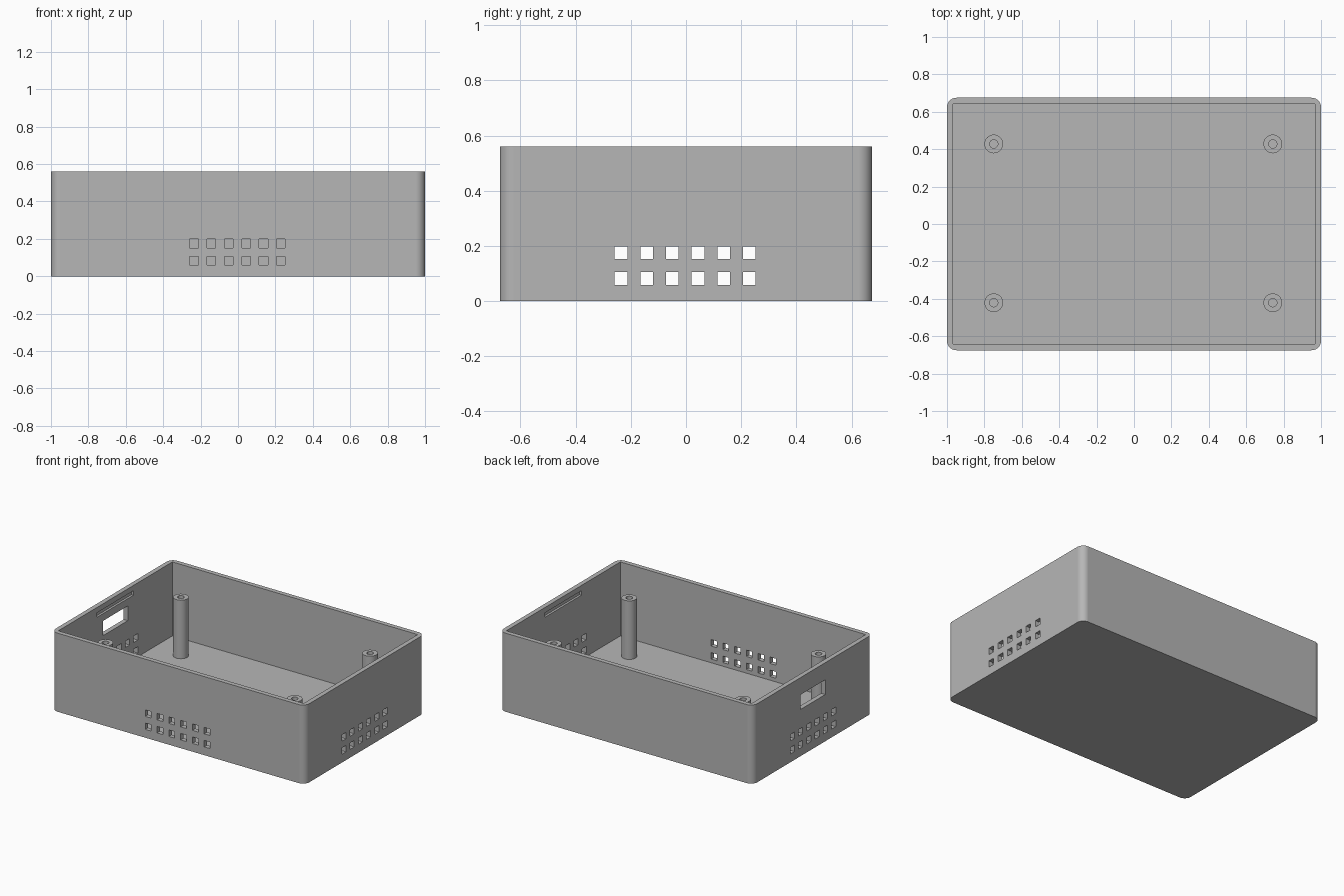
import bpy, bmesh, math
from mathutils import Matrix, Vector

if "Cube" in bpy.data.objects:
    bpy.data.objects.remove(bpy.data.objects["Cube"], do_unlink=True)

HALF_X, HALF_Y, HEIGHT = 1.0, 0.675, 0.56
WALL, CORNER = 0.033, 0.05

grey = bpy.data.materials.new("plain_grey")
grey.use_nodes = True
colour = (0.47, 0.47, 0.47, 1)
grey.diffuse_color = colour
grey.node_tree.nodes["Principled BSDF"].inputs["Base Color"].default_value = colour


def make_object(name, bm):
    bmesh.ops.recalc_face_normals(bm, faces=bm.faces)
    mesh = bpy.data.meshes.new(name)
    bm.to_mesh(mesh)
    bm.free()
    mesh.materials.append(grey)
    obj = bpy.data.objects.new(name, mesh)
    bpy.context.collection.objects.link(obj)
    return obj


def add_box(bm, low, high):
    low, high = Vector(low), Vector(high)
    matrix = Matrix.Translation((low + high) / 2) @ Matrix.Diagonal((*(high - low), 1))
    bmesh.ops.create_cube(bm, size=1, matrix=matrix)


def activate(obj):
    bpy.ops.object.select_all(action='DESELECT')
    obj.select_set(True)
    bpy.context.view_layer.objects.active = obj


def cut(obj, cutter):
    cutter.hide_render = True
    mod = obj.modifiers.new("cut", 'BOOLEAN')
    mod.operation, mod.solver, mod.object = 'DIFFERENCE', 'EXACT', cutter
    activate(obj)
    bpy.ops.object.modifier_apply(modifier=mod.name)
    bpy.data.objects.remove(cutter, do_unlink=True)


def smooth(obj):
    activate(obj)
    bpy.ops.object.shade_smooth_by_angle(angle=math.radians(30))
    mod = obj.modifiers.new("clean_normals", 'WEIGHTED_NORMAL')
    mod.keep_sharp = True


# Enclosure: rounded outline, extruded upward
bm = bmesh.new()
outline = []
STEPS = 8
for quarter, (sx, sy) in enumerate([(1, 1), (-1, 1), (-1, -1), (1, -1)]):
    for i in range(STEPS + 1):
        a = (quarter + i / STEPS) * math.pi / 2
        outline.append(bm.verts.new((sx * (HALF_X - CORNER) + CORNER * math.cos(a),
                                     sy * (HALF_Y - CORNER) + CORNER * math.sin(a), 0)))
base = bm.faces.new(outline)
top = bmesh.ops.extrude_face_region(bm, geom=[base], use_keep_orig=True)
bmesh.ops.translate(bm, vec=(0, 0, HEIGHT),
                    verts=[g for g in top["geom"] if isinstance(g, bmesh.types.BMVert)])
enclosure = make_object("enclosure", bm)

# Square-cornered cavity
bm = bmesh.new()
inner_x, inner_y = HALF_X - WALL, HALF_Y - WALL
add_box(bm, (-inner_x, -inner_y, WALL), (inner_x, inner_y, HEIGHT + 0.1))
cut(enclosure, make_object("cavity_cutter", bm))

# Vents in the front and both ends, port window in the right end, snap grooves
bm = bmesh.new()
H = 0.023
for column in range(6):
    c = (column - 2.5) * 0.093 - 0.003
    for z in (0.082, 0.175):
        add_box(bm, (c - H, -HALF_Y - 0.05, z - H), (c + H, -inner_y + 0.05, z + H))
        for s in (-1, 1):
            mid = s * (HALF_X - WALL / 2)
            add_box(bm, (mid - 0.05, c - H, z - H), (mid + 0.05, c + H, z + H))
add_box(bm, (-HALF_X - 0.05, -0.14, 0.333), (-inner_x + 0.05, 0.14, 0.438))
for s in (-1, 1):
    mid = s * inner_x
    add_box(bm, (mid - 0.016, -0.205, 0.49), (mid + 0.016, 0.205, 0.522))
cut(enclosure, make_object("opening_cutter", bm))
smooth(enclosure)

# Screw posts with blind holes, spun from a profile
POST_TOP, OUTER, BORE = 0.45, 0.05, 0.022
profile = [(OUTER, WALL - 0.01), (OUTER, POST_TOP), (BORE, POST_TOP), (BORE, 0.15), (0, 0.15)]
for x, side in ((-0.75, "right"), (0.742, "left")):
    for y, end in ((-0.421, "front"), (0.428, "back")):
        bm = bmesh.new()
        verts = [bm.verts.new((r, 0, z)) for r, z in profile]
        edges = [bm.edges.new(pair) for pair in zip(verts, verts[1:])]
        bmesh.ops.spin(bm, geom=verts + edges, cent=(0, 0, 0), axis=(0, 0, 1),
                       angle=math.tau, steps=32)
        bmesh.ops.remove_doubles(bm, verts=bm.verts, dist=0.0005)
        # Close the foot so the normals resolve outward
        bmesh.ops.holes_fill(bm, edges=[e for e in bm.edges if e.is_boundary], sides=0)
        post = make_object(f"{end}_{side}_post", bm)
        post.location = (x, y, 0)
        smooth(post)
